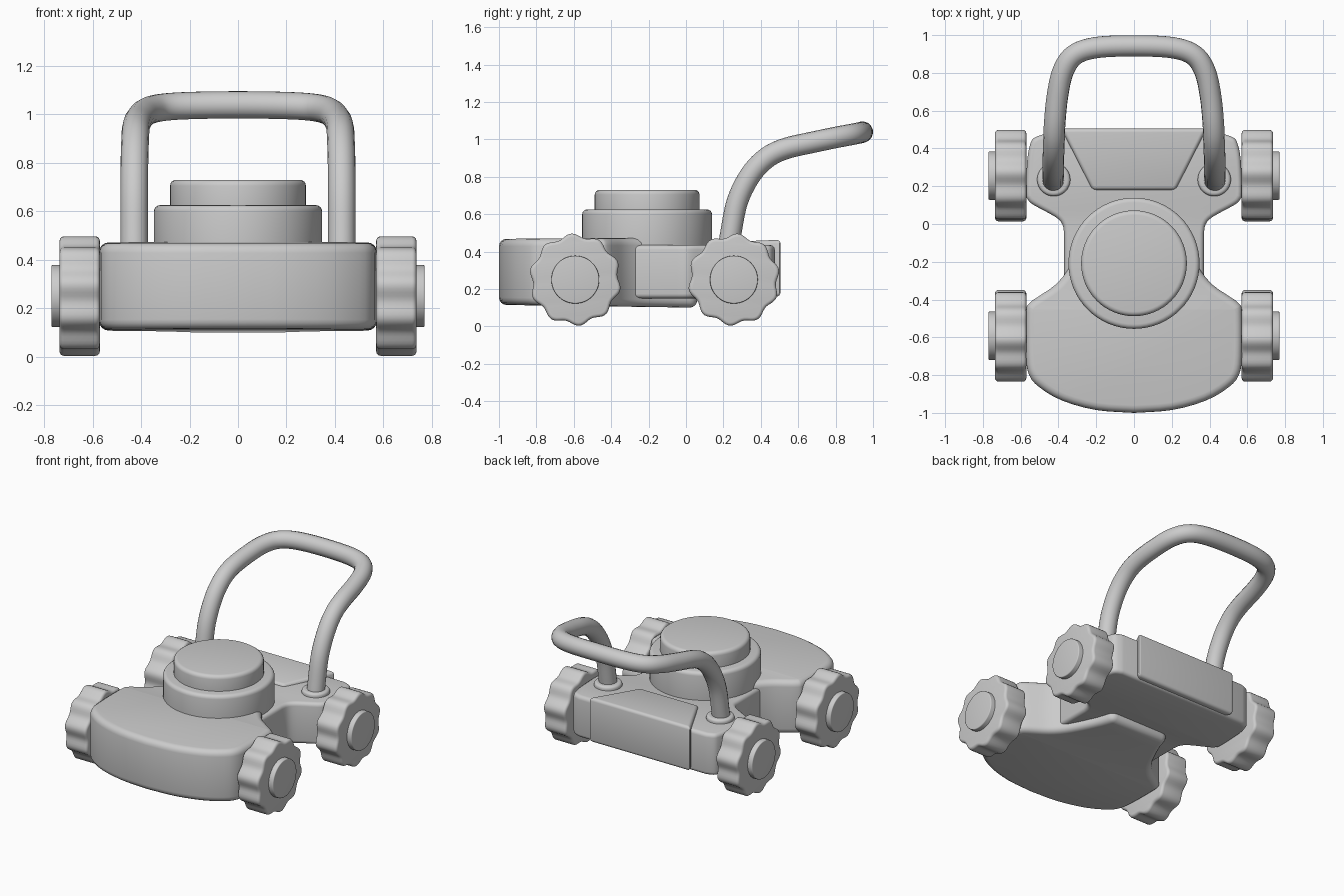
import bpy, bmesh, math
from mathutils import Vector

if "Cube" in bpy.data.objects:
    bpy.data.objects.remove(bpy.data.objects["Cube"])


def smooth_path(pts, n=4):
    """Catmull-Rom resampling of an open list of points."""
    p = [Vector(q) for q in pts]
    p = [2 * p[0] - p[1]] + p + [2 * p[-1] - p[-2]]
    out = []
    for a, b, c, d in zip(p, p[1:], p[2:], p[3:]):
        for k in range(n):
            t = k / n
            out.append(0.5 * (2 * b + (c - a) * t + (2 * a - 5 * b + 4 * c - d) * t * t
                              + (3 * b - a - 3 * c + d) * t ** 3))
    return out + [p[-2]]


def mirrored(half):
    """Close a right-hand half outline with its mirror image."""
    left = [(-q[0], q[1]) for q in reversed(half) if abs(q[0]) > 1e-4]
    return [(q[0], q[1]) for q in half] + left


def circle(r, n=64, lobe=0.0, lobes=10, phase=0.0):
    out = []
    for i in range(n):
        a = 2 * math.pi * i / n
        rr = r + lobe * math.cos(lobes * (a - phase))
        out.append((rr * math.cos(a), rr * math.sin(a)))
    return out


def prism(name, outline, bottom, top, bevel, loc=(0, 0, 0), rot=(0, 0, 0)):
    """Extruded outline with rounded edges; bottom and top are functions of y or numbers."""
    lo = bottom if callable(bottom) else lambda y: bottom
    hi = top if callable(top) else lambda y: top
    bm = bmesh.new()
    a = [bm.verts.new((x, y, lo(y))) for x, y in outline]
    b = [bm.verts.new((x, y, hi(y))) for x, y in outline]
    bm.faces.new(a)
    bm.faces.new(b)
    n = len(outline)
    for i in range(n):
        j = (i + 1) % n
        bm.faces.new((a[i], a[j], b[j], b[i]))
    bmesh.ops.recalc_face_normals(bm, faces=bm.faces[:])
    edges = [e for e in bm.edges if e.calc_face_angle(0) > 0.75]
    bmesh.ops.bevel(bm, geom=edges, offset=bevel, segments=4, profile=0.5,
                    affect='EDGES', clamp_overlap=False)
    me = bpy.data.meshes.new(name)
    bm.to_mesh(me)
    bm.free()
    ob = bpy.data.objects.new(name, me)
    ob.location, ob.rotation_euler = loc, rot
    bpy.context.collection.objects.link(ob)
    return ob


# Front deck: bell-shaped plan narrowing under the engine
front = smooth_path([(0, -1), (0.2, -0.985), (0.38, -0.935), (0.5, -0.865), (0.555, -0.8),
                     (0.572, -0.7), (0.572, -0.47), (0.555, -0.42), (0.5, -0.38), (0.42, -0.325),
                     (0.355, -0.25), (0.3, -0.15), (0.25, -0.04)], 3) + [Vector((0.22, 0.06))]
prism("front_deck", mirrored(front), lambda y: 0.101 - 0.014 * y,
      lambda y: 0.475 + 0.007 * y, 0.04)

# Rear body with narrow waist
rear = [Vector((0.37, -0.3))] + smooth_path(
    [(0.37, -0.05), (0.38, 0.0), (0.42, 0.04), (0.53, 0.1), (0.562, 0.13), (0.572, 0.17),
     (0.565, 0.34), (0.55, 0.42), (0.53, 0.455), (0.48, 0.475)], 3)
prism("rear_body", mirrored(rear), 0.15, 0.435, 0.025)

# Raised rear flap
prism("rear_flap", mirrored([Vector((0.22, 0.18)), Vector((0.385, 0.505))]),
      0.16, lambda y: 0.443 + 0.04 * y, 0.02)

# Stepped round engine
prism("engine_base", circle(0.347), 0.35, 0.625, 0.025, (0, -0.208, 0))
prism("engine_cap", circle(0.28), 0.55, 0.73, 0.025, (0, -0.208, 0))

# Scalloped wheels with hubs, and handle collars
for side, s in (("right", 1), ("left", -1)):
    turn = (0, s * math.pi / 2, 0)
    for end, y, ph in (("front", -0.592, -0.09), ("rear", 0.256, 0.09)):
        loc = (0, y, 0.25)
        # local x maps to -s*z, so lobes line up at top and bottom
        prism(f"{end}_{side}_wheel", circle(0.236, 100, 0.011, 10, -s * ph),
              0.57, 0.736, 0.018, loc, turn)
        prism(f"{end}_{side}_hub", circle(0.128, 48), 0.6, 0.77, 0.006, loc, turn)
    prism(f"{side}_collar", circle(0.088, 40), 0.4, 0.462, 0.018, (s * 0.425, 0.235, 0))

# Bent tube handle
leg = [(0.428, 0.225, 0.4), (0.428, 0.24, 0.5), (0.428, 0.275, 0.67), (0.427, 0.345, 0.81),
       (0.424, 0.43, 0.9), (0.42, 0.53, 0.95), (0.405, 0.68, 0.985), (0.375, 0.81, 1.012),
       (0.315, 0.895, 1.028), (0.2, 0.934, 1.036), (0, 0.943, 1.039)]
path = smooth_path(leg + [(-x, y, z) for x, y, z in reversed(leg[:-1])], 5)
cu = bpy.data.curves.new("handle", 'CURVE')
cu.dimensions = '3D'
cu.bevel_depth = 0.057
cu.bevel_resolution = 6
cu.use_fill_caps = True
sp = cu.splines.new('POLY')
sp.points.add(len(path) - 1)
for pt, co in zip(sp.points, path):
    pt.co = (*co, 1)
sp.use_smooth = True
bpy.context.collection.objects.link(bpy.data.objects.new("handle", cu))

# Smooth shading with crisp edges
meshes = [o for o in bpy.context.collection.objects if o.type == 'MESH']
for o in meshes:
    o.select_set(True)
bpy.context.view_layer.objects.active = meshes[0]
bpy.ops.object.shade_smooth_by_angle(angle=math.radians(35))
